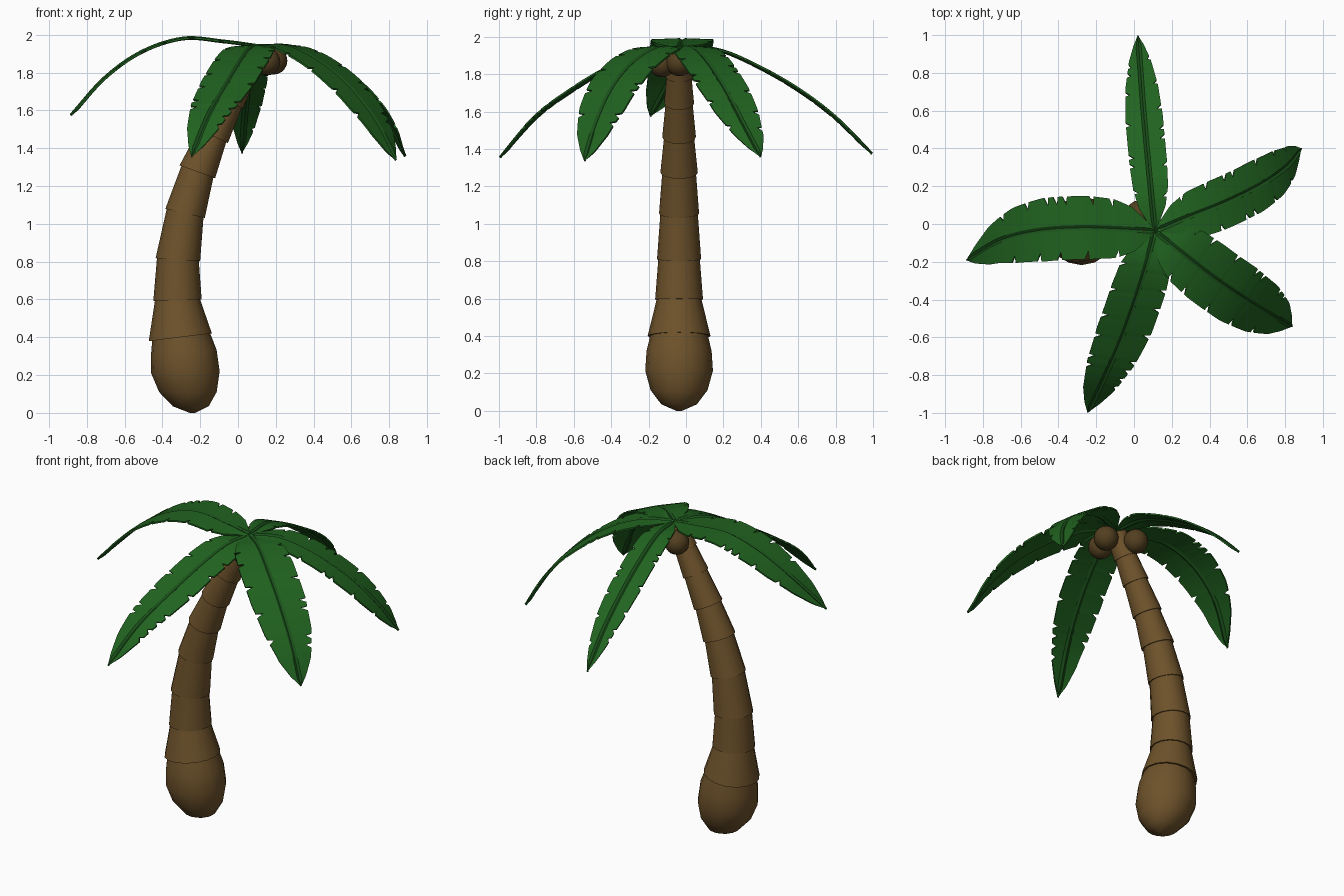
import bpy, bmesh, math, random
from mathutils import Vector, Matrix

if "Cube" in bpy.data.objects:
    bpy.data.objects.remove(bpy.data.objects["Cube"])

random.seed(4)


def material(name, rgb):
    m = bpy.data.materials.new(name)
    m.diffuse_color = (*rgb, 1)
    m.use_nodes = True
    m.node_tree.nodes["Principled BSDF"].inputs["Base Color"].default_value = m.diffuse_color
    return m


BARK = material("bark", (0.155, 0.085, 0.024))
GREEN = material("leaf_green", (0.015, 0.125, 0.014))
DARK = material("rib_green", (0.01, 0.08, 0.01))
NUT = material("nut_brown", (0.085, 0.05, 0.014))


def finish(bm, name, mats, angle=35):
    bmesh.ops.recalc_face_normals(bm, faces=bm.faces)
    me = bpy.data.meshes.new(name)
    bm.to_mesh(me)
    bm.free()
    ob = bpy.data.objects.new(name, me)
    bpy.context.collection.objects.link(ob)
    for m in mats:
        me.materials.append(m)
    bpy.ops.object.select_all(action='DESELECT')
    ob.select_set(True)
    bpy.context.view_layer.objects.active = ob
    bpy.ops.object.shade_smooth_by_angle(angle=math.radians(angle))
    return ob


TRUNK_Y = -0.037


def tube(name, rings, sides=16):
    """Closed tube through rings of (x, z, lean in degrees, radius)."""
    bm = bmesh.new()
    loops = []
    for x, z, lean, r in rings:
        rot = Matrix.Rotation(math.radians(lean), 3, 'Y')
        loops.append([bm.verts.new(Vector((x, TRUNK_Y, z)) + rot @ Vector(
            (r * math.cos(a), r * math.sin(a), 0)))
            for a in (2 * math.pi * i / sides for i in range(sides))])
    for a, b in zip(loops, loops[1:]):
        for i in range(sides):
            j = (i + 1) % sides
            bm.faces.new((a[i], a[j], b[j], b[i]))
    bm.faces.new(loops[0][::-1])
    bm.faces.new(loops[-1])
    return finish(bm, name, [BARK])


# Bulbous trunk base
tube("trunk_base", [(-0.24, 0.0, 0, 0.015), (-0.25, 0.035, 0, 0.095),
                    (-0.265, 0.11, 0, 0.152), (-0.278, 0.215, -2, 0.181),
                    (-0.287, 0.32, -5, 0.174), (-0.303, 0.42, -7, 0.15)])

# Overlapping trunk segments: x, z, lean, bottom radius, top radius
joints = [(-0.305, 0.40, -7, 0.168, 0.12), (-0.32, 0.595, -2, 0.128, 0.111),
          (-0.318, 0.81, 4, 0.118, 0.1), (-0.28, 1.055, 13, 0.107, 0.09),
          (-0.215, 1.275, 20, 0.1, 0.08), (-0.135, 1.465, 25, 0.09, 0.072),
          (-0.045, 1.645, 27, 0.08, 0.066), (0.03, 1.79, 28, 0.073, 0.062),
          (0.105, 1.925, 28, 0.06, 0.06)]
for i, (a, b) in enumerate(zip(joints, joints[1:])):
    tube(f"trunk_segment_{i + 1}", [a[:3] + (a[3],), b[:3] + (a[4],)])

# Coconuts
for i, c in enumerate([(0.187, -0.035, 1.863), (0.15, -0.13, 1.858), (0.03, 0.052, 1.86)]):
    bm = bmesh.new()
    bmesh.ops.create_uvsphere(bm, u_segments=16, v_segments=10, radius=0.074,
                              matrix=Matrix.Translation(c))
    finish(bm, f"coconut_{i + 1}", [NUT], 60)


def spline(pts, t):
    """Catmull-Rom point at t in 0..1."""
    p = [Vector(q) for q in pts]
    p = [2 * p[0] - p[1]] + p + [2 * p[-1] - p[-2]]
    n = len(p) - 3
    i = min(int(t * n), n - 1)
    u = t * n - i
    a, b, c, d = p[i:i + 4]
    return 0.5 * (2 * b + (c - a) * u + (2 * a - 5 * b + 4 * c - d) * u ** 2
                  + (3 * b - a - 3 * c + d) * u ** 3)


OUTLINE = [(0, 0.08), (0.12, 0.7), (0.22, 0.93), (0.35, 1), (0.57, 1),
           (0.73, 0.87), (0.87, 0.58), (0.95, 0.28), (1, 0.02)]


def outline(t):
    for (t0, w0), (t1, w1) in zip(OUTLINE, OUTLINE[1:]):
        if t <= t1:
            return w0 + (w1 - w0) * (t - t0) / (t1 - t0)
    return 0.02


def leaf(name, pts, half_width, heading, steps=90):
    """Thin leaf along a midrib, its blades level across the heading, with slits."""
    bm = bmesh.new()
    h = math.radians(heading)
    side = Vector((-math.sin(h), math.cos(h), 0))
    notches = [set(), set()]
    for cuts in notches:
        k = 16 + random.randint(0, 8)
        while k < steps - 10:
            cuts.add(k)
            k += random.choice((4, 9, 12, 14))
    rows = []
    for k in range(steps + 1):
        t = k / steps
        p = spline(pts, t)
        tan = (spline(pts, min(1, t + 0.02)) - spline(pts, max(0, t - 0.02))).normalized()
        up = tan.cross(side).normalized()
        w = half_width * outline(t)
        g = min(0.014, w * 0.4)
        row = []
        for s, cuts in ((1, notches[0]), (-1, notches[1])):
            cut = k in cuts
            edge = p + side * s * w * (0.74 if cut else 1) - up * 0.006
            if cut:
                edge -= tan * 0.008
            row.append([bm.verts.new(edge), bm.verts.new(p + side * s * g)])
        mid = bm.verts.new(p - up * g * 0.6)
        rows.append([row[0][0], row[0][1], mid, row[1][1], row[1][0]])
    for a, b in zip(rows, rows[1:]):
        for i in range(4):
            f = bm.faces.new((a[i], a[i + 1], b[i + 1], b[i]))
            f.material_index = 1 if i in (1, 2) else 0
    bmesh.ops.recalc_face_normals(bm, faces=bm.faces)
    bmesh.ops.solidify(bm, geom=bm.faces[:], thickness=0.01)
    finish(bm, name, [GREEN, DARK], 30)


# Palm leaves: midrib points from crown to tip, half width, heading
crown = (0.11, -0.037, 1.95)
leaf("leaf_back", [crown, (0.09, 0.17, 1.94), (0.07, 0.38, 1.855), (0.05, 0.6, 1.73),
                   (0.035, 0.8, 1.58), (0.02, 1.0, 1.38)], 0.1, 98)
leaf("leaf_right_back", [crown, (0.29, 0.04, 1.945), (0.49, 0.12, 1.86), (0.68, 0.215, 1.71),
                         (0.81, 0.305, 1.54), (0.89, 0.4, 1.36)], 0.137, 13)
leaf("leaf_right_front", [crown, (0.26, -0.155, 1.945), (0.42, -0.28, 1.87), (0.58, -0.39, 1.74),
                          (0.73, -0.48, 1.55), (0.84, -0.545, 1.34)], 0.17, -35)
leaf("leaf_front", [crown, (0.065, -0.21, 1.935), (0.01, -0.39, 1.86), (-0.065, -0.6, 1.735),
                    (-0.155, -0.81, 1.58), (-0.245, -1.0, 1.36)], 0.145, 263)
leaf("leaf_left", [crown, (-0.08, -0.025, 1.975), (-0.29, -0.02, 1.99), (-0.51, -0.035, 1.92),
                   (-0.71, -0.085, 1.78), (-0.89, -0.19, 1.58)], 0.168, 182)
